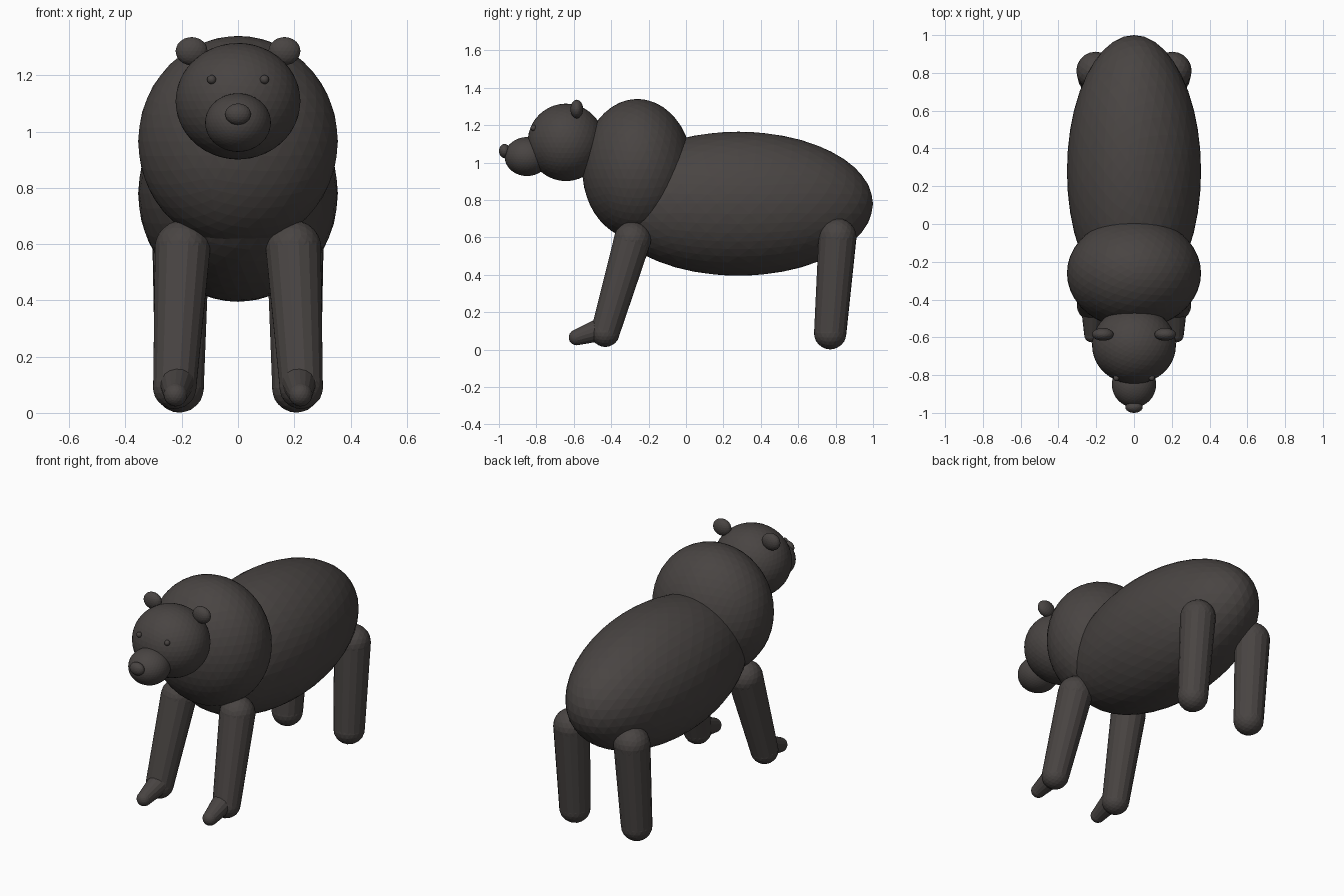
import bpy
import bmesh
from mathutils import Matrix, Vector

cube = bpy.data.objects.get("Cube")
if cube:
    bpy.data.objects.remove(cube, do_unlink=True)

fur = bpy.data.materials.new("dark fur")
fur.use_nodes = True
FUR_COLOUR = (0.066, 0.058, 0.055, 1)
fur.diffuse_color = FUR_COLOUR
fur.node_tree.nodes["Principled BSDF"].inputs["Base Color"].default_value = FUR_COLOUR


def finish(name, bm):
    mesh = bpy.data.meshes.new(name)
    bm.to_mesh(mesh)
    bm.free()
    mesh.materials.append(fur)
    obj = bpy.data.objects.new(name, mesh)
    bpy.context.collection.objects.link(obj)
    return obj


def add_ball(bm, centre, radii, detail=4):
    matrix = Matrix.Translation(centre) @ Matrix.Diagonal((*radii, 1))
    bmesh.ops.create_icosphere(bm, subdivisions=detail, radius=1, matrix=matrix)


def ellipsoid(name, centre, radii, detail=4):
    bm = bmesh.new()
    add_ball(bm, centre, radii, detail)
    return finish(name, bm)


def limb(name, start, start_radius, end, end_radius, sides=16):
    """Tapered tube with a rounded ball at each end."""
    a, b = Vector(start), Vector(end)
    axis = b - a
    turn = axis.to_track_quat("Z", "Y").to_matrix().to_4x4()
    bm = bmesh.new()
    bmesh.ops.create_cone(bm, cap_ends=False, segments=sides,
                          radius1=start_radius, radius2=end_radius,
                          depth=axis.length,
                          matrix=Matrix.Translation((a + b) / 2) @ turn)
    add_ball(bm, a, [start_radius] * 3, 3)
    add_ball(bm, b, [end_radius] * 3, 3)
    return finish(name, bm)


# Trunk and head
ellipsoid("body", (0, 0.28, 0.78), (0.355, 0.72, 0.385))
ellipsoid("shoulders", (0, -0.26, 0.965), (0.355, 0.295, 0.375))
ellipsoid("head", (0, -0.642, 1.108), (0.222, 0.205, 0.207))
ellipsoid("snout", (0, -0.85, 1.032), (0.117, 0.12, 0.104))
ellipsoid("nose", (0, -0.97, 1.062), (0.046, 0.03, 0.038), 3)

# Paired parts
for side, s in (("left", 1), ("right", -1)):
    ellipsoid(side + "_ear", (s * 0.165, -0.584, 1.286), (0.057, 0.034, 0.05), 3)
    ellipsoid(side + "_eye", (s * 0.094, -0.815, 1.185), (0.016, 0.016, 0.016), 3)
    limb(side + "_front_leg", (s * 0.197, -0.287, 0.585), 0.1,
         (s * 0.225, -0.432, 0.092), 0.078)
    limb(side + "_front_foot", (s * 0.217, -0.45, 0.109), 0.063,
         (s * 0.222, -0.585, 0.065), 0.042)
    limb(side + "_hind_leg", (s * 0.203, 0.81, 0.6), 0.102,
         (s * 0.208, 0.771, 0.088), 0.087)
